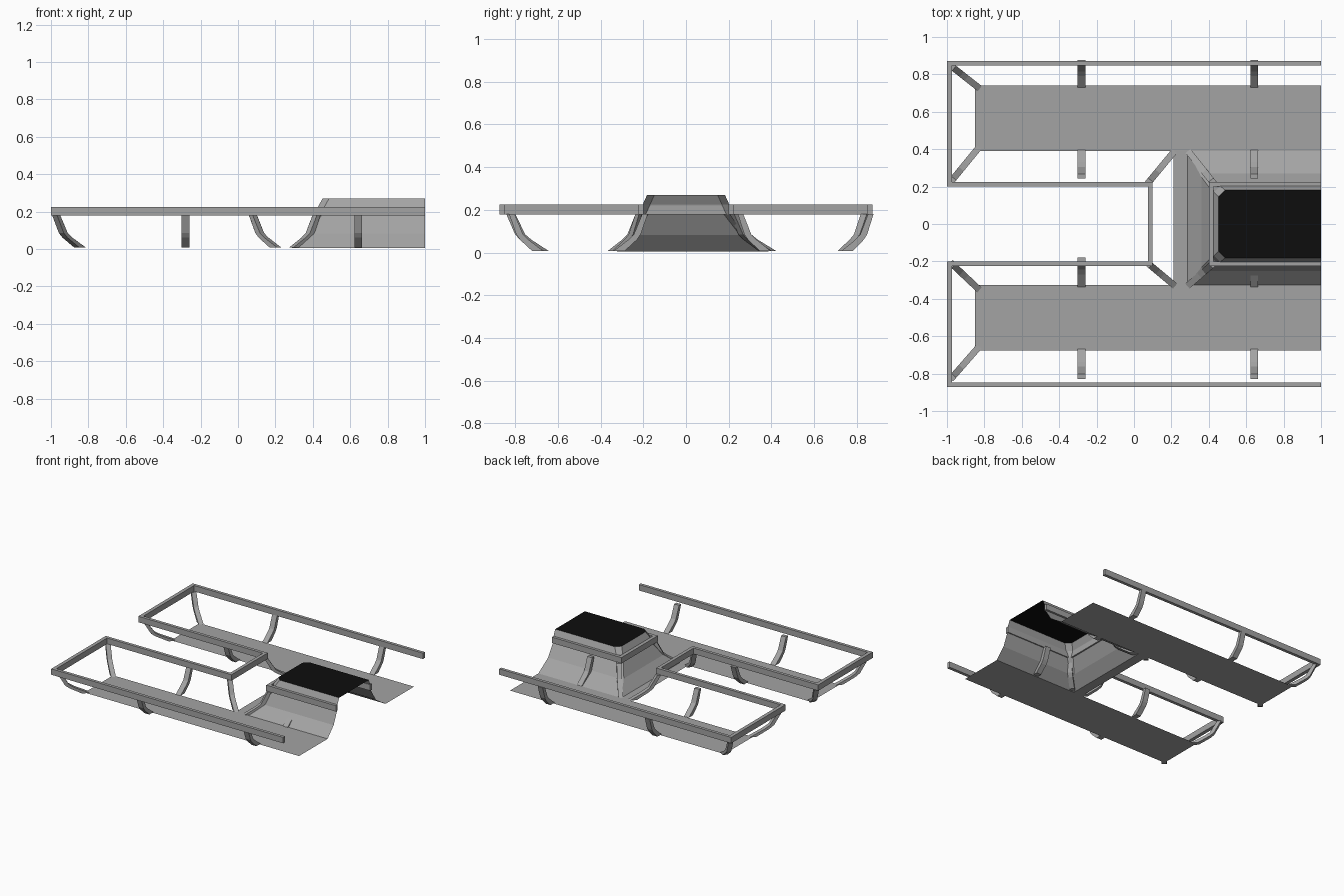
import bpy, bmesh
from mathutils import Vector

if "Cube" in bpy.data.objects:
    bpy.data.objects.remove(bpy.data.objects["Cube"])


def material(name, r):
    m = bpy.data.materials.new(name)
    m.diffuse_color = (r, r, r, 1)
    m.use_nodes = True
    m.node_tree.nodes["Principled BSDF"].inputs["Base Color"].default_value = m.diffuse_color
    return m


GRAY = material("grey_metal", 0.37)
BLACK = material("black_panel", 0.004)


def add_mesh(name, bm, mat):
    bmesh.ops.remove_doubles(bm, verts=bm.verts, dist=0.0005)
    bmesh.ops.recalc_face_normals(bm, faces=bm.faces)
    me = bpy.data.meshes.new(name)
    bm.to_mesh(me)
    bm.free()
    me.materials.append(mat)
    ob = bpy.data.objects.new(name, me)
    bpy.context.collection.objects.link(ob)
    return ob


def box(bm, x0, x1, y0, y1, z0, z1):
    vs = bmesh.ops.create_cube(bm, size=1)["verts"]
    for v in vs:
        v.co = ((x0 + x1) / 2 + v.co.x * (x1 - x0),
                (y0 + y1) / 2 + v.co.y * (y1 - y0),
                (z0 + z1) / 2 + v.co.z * (z1 - z0))


def rails(name, bars):
    bm = bmesh.new()
    for x0, x1, y0, y1 in bars:
        box(bm, x0, x1, y0, y1, 0.178, 0.224)
    return add_mesh(name, bm, GRAY)


def post(name, top, foot, width=0.042):
    """Bent strut from a rail down and inward to the floor."""
    a, b = Vector((*top, 0)), Vector((*foot, 0))
    d = (b - a).normalized()
    side = Vector((-d.y, d.x, 0)) * width / 2
    bm = bmesh.new()
    rings = []
    for t, z, h in ((0, 0.18, 0.013), (0.3, 0.085, 0.016), (0.48, 0.06, 0.02), (1, 0.008, 0.026)):
        c = a.lerp(b, t) + Vector((0, 0, z))
        rings.append([bm.verts.new(c + s * side + k * h * d)
                      for s, k in ((-1, -1), (1, -1), (1, 1), (-1, 1))])
    for r, q in zip(rings, rings[1:]):
        for i in range(4):
            j = (i + 1) % 4
            bm.faces.new((r[i], r[j], q[j], q[i]))
    bm.faces.new(rings[0])
    bm.faces.new(rings[-1])
    return add_mesh(name, bm, GRAY)


# Hand rails: a U-shaped run joining both bays, and one around the raised housing
rails("outer_rails", [(-1, 1, s * 0.86 - 0.012, s * 0.86 + 0.012) for s in (-1, 1)])
rails("end_rails", [(-1, -0.972, min(s * 0.2, s * 0.872), max(s * 0.2, s * 0.872)) for s in (-1, 1)])
rails("inner_rails", [(-0.972, 0.1, s * 0.212 - 0.012, s * 0.212 + 0.012) for s in (-1, 1)])
rails("middle_rail", [(0.074, 0.1, -0.2, 0.2)])
rails("housing_rail", [(0.4, 0.426, -0.224, 0.224)]
      + [(0.426, 1, s * 0.212 - 0.012, s * 0.212 + 0.012) for s in (-1, 1)])

# Floor: two long strips and a narrow link (a single thin sheet)
bm = bmesh.new()
for x0, x1, y0, y1 in ((-0.85, 1, 0.39, 0.74), (-0.85, 1, -0.676, -0.325),
                       (0.21, 0.285, -0.325, 0.39)):
    bm.faces.new([bm.verts.new((x, y, 0.004)) for x, y in
                  ((x0, y0), (x1, y0), (x1, y1), (x0, y1))])
floor = add_mesh("floor", bm, GRAY)
if floor.data.polygons[0].normal.z < 0:
    floor.data.flip_normals()

# Raised housing: flared shell, bevelled front corners, open at the right end
bm = bmesh.new()
loops = []
for x, ylo, yhi, z, c in ((0.285, -0.325, 0.39, 0.004, 0.0), (0.36, -0.25, 0.27, 0.082, 0.018),
                          (0.415, -0.208, 0.208, 0.178, 0.03), (0.427, -0.203, 0.203, 0.224, 0.034),
                          (0.452, -0.182, 0.182, 0.27, 0.035)):
    pts = ((1, ylo), (x + c, ylo), (x, ylo + c), (x, yhi - c), (x + c, yhi), (1, yhi))
    loops.append([Vector((px, py, z)) for px, py in pts])
for r, q in zip(loops, loops[1:]):
    for i in range(5):
        ring = []
        for p in (r[i], r[i + 1], q[i + 1], q[i]):
            if p not in ring:
                ring.append(p)
        bm.faces.new([bm.verts.new(p) for p in ring])
add_mesh("housing_shell", bm, GRAY)

# Black panel on top of the housing
bm = bmesh.new()
bm.faces.new([bm.verts.new(p) for p in loops[-1]])
top = add_mesh("housing_top", bm, BLACK)
if top.data.polygons[0].normal.z < 0:
    top.data.flip_normals()

# Straight posts along the long sides
for x in (-0.28, 0.643):
    for y_top, y_foot in ((0.865, 0.755), (0.255, 0.37), (-0.192, -0.312), (-0.815, -0.695)):
        post("side_post", (x, y_top), (x, y_foot))

# Diagonal posts at the rail corners
for y_top, y_foot in ((0.84, 0.74), (0.235, 0.39), (-0.215, -0.335), (-0.82, -0.675)):
    post("corner_post", (-0.972, y_top), (-0.845, y_foot), 0.035)
for y_top, y_foot in ((0.225, 0.37), (-0.215, -0.315)):
    post("middle_post", (0.08, y_top), (0.2, y_foot), 0.035)
    post("housing_post", (0.42, y_top), (0.305, y_foot), 0.035)
